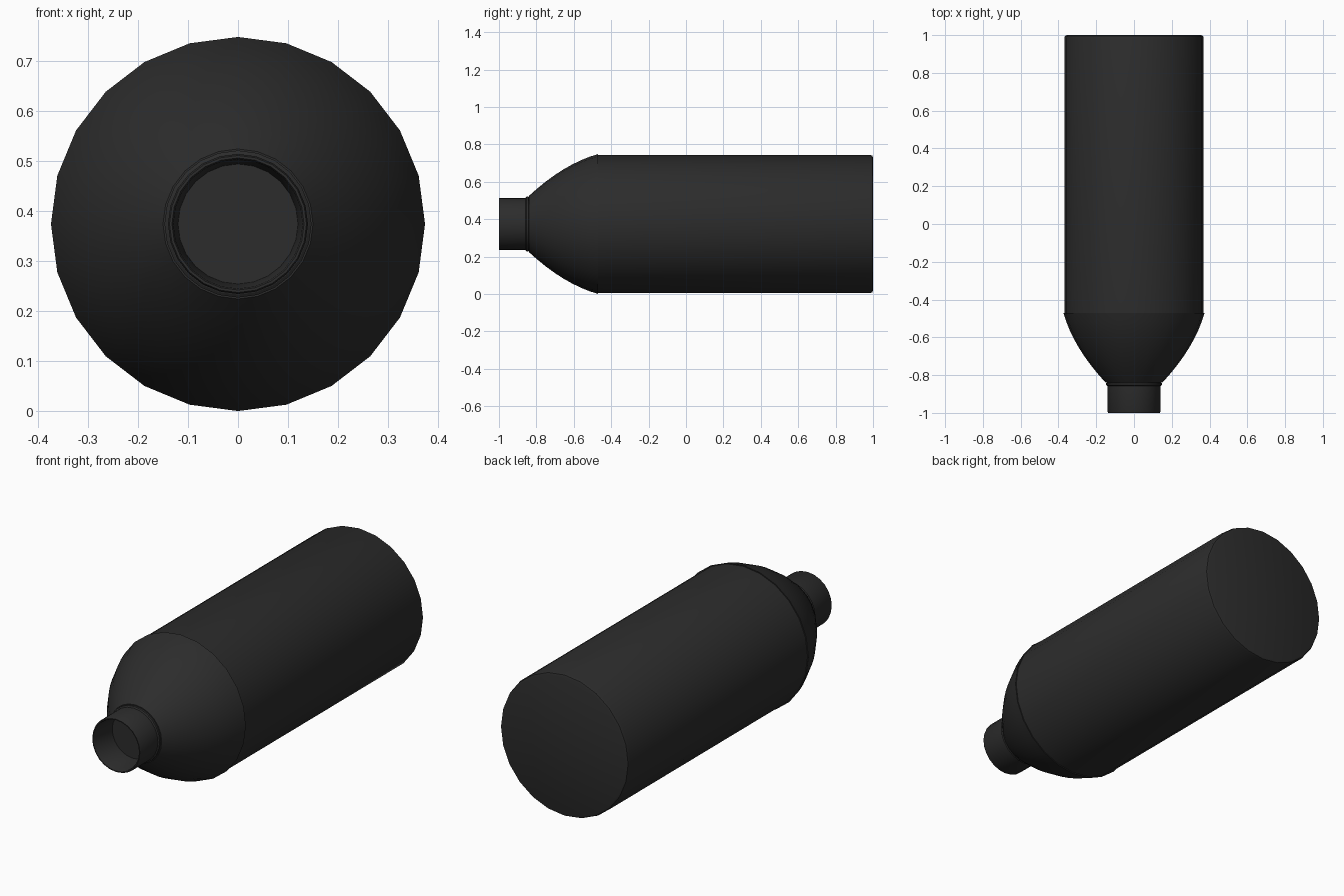
import bpy
import bmesh
import math

cube = bpy.data.objects.get("Cube")
if cube:
    bpy.data.objects.remove(cube, do_unlink=True)

SIDES = 24
AXIS_Z = 0.374

# Dark matt finish shared by every part
dark = bpy.data.materials.new("dark_finish")
dark.diffuse_color = (0.025, 0.025, 0.025, 1)
dark.use_nodes = True
shader = dark.node_tree.nodes["Principled BSDF"]
shader.inputs["Base Color"].default_value = dark.diffuse_color
shader.inputs["Roughness"].default_value = 0.6


def lathe(name, profile):
    """Spin (radius, y) points round the long axis; radius 0 closes an end."""
    bm = bmesh.new()
    rings = []
    for radius, y in profile:
        if radius == 0:
            rings.append([bm.verts.new((0, y, AXIS_Z))] * SIDES)
            continue
        ring = []
        for i in range(SIDES):
            a = math.tau * i / SIDES
            ring.append(bm.verts.new((radius * math.cos(a), y, AXIS_Z + radius * math.sin(a))))
        rings.append(ring)
    for low, high in zip(rings, rings[1:]):
        for i in range(SIDES):
            j = (i + 1) % SIDES
            corners = dict.fromkeys((low[i], low[j], high[j], high[i]))
            bm.faces.new(list(corners))
    bmesh.ops.recalc_face_normals(bm, faces=bm.faces)
    mesh = bpy.data.meshes.new(name)
    bm.to_mesh(mesh)
    bm.free()
    mesh.materials.append(dark)
    obj = bpy.data.objects.new(name, mesh)
    bpy.context.collection.objects.link(obj)
    bpy.ops.object.select_all(action="DESELECT")
    obj.select_set(True)
    bpy.context.view_layer.objects.active = obj
    bpy.ops.object.shade_smooth_by_angle(angle=math.radians(30))
    return obj


# Long cylinder with a small bevel round the back end
lathe("body", [(0, -0.47), (0.369, -0.47), (0.369, 0.985),
               (0.365, 0.996), (0.355, 1.0), (0, 1.0)])

# Bulging shoulder that narrows towards the neck
shoulder = [(0, -0.835), (0.14, -0.84)]
STEPS = 8
for k in range(STEPS + 1):
    t = k / STEPS
    radius = 0.15 + 0.224 * t + 0.12 * t * (1 - t)
    shoulder.append((radius, -0.84 + 0.37 * t))
shoulder.append((0, -0.47))
lathe("shoulder", shoulder)

# Thin collar where the neck meets the shoulder
lathe("collar", [(0, -0.857), (0.141, -0.857), (0.147, -0.853),
                 (0.147, -0.843), (0.141, -0.839), (0, -0.839)])

# Hollow neck with a slightly tapered bore and a recessed floor
lathe("neck", [(0, -0.83), (0.14, -0.83), (0.14, -0.994), (0.137, -1.0),
               (0.132, -1.0), (0.129, -0.994), (0.12, -0.86), (0, -0.86)])
